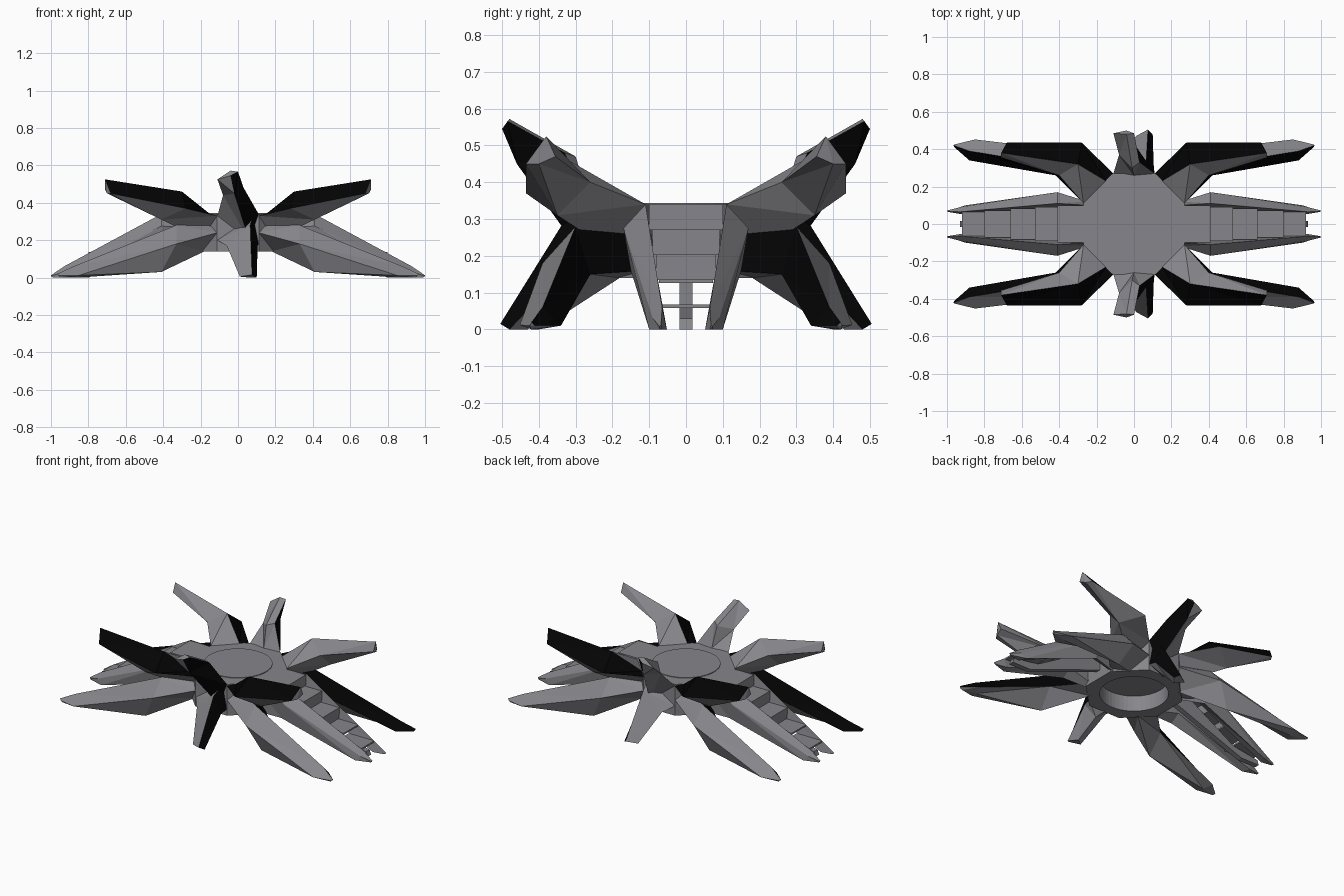
import bpy, bmesh, math

if "Cube" in bpy.data.objects:
    bpy.data.objects.remove(bpy.data.objects["Cube"])


def material(name, rgb):
    m = bpy.data.materials.new(name)
    m.use_nodes = True
    m.diffuse_color = (*rgb, 1)
    m.node_tree.nodes["Principled BSDF"].inputs["Base Color"].default_value = (*rgb, 1)
    return m


GREY = material("steel grey", (0.24, 0.24, 0.26))
BLACK = material("black", (0.001, 0.001, 0.001))


def finish(bm, name):
    bmesh.ops.recalc_face_normals(bm, faces=bm.faces[:])
    me = bpy.data.meshes.new(name)
    bm.to_mesh(me)
    bm.free()
    me.materials.append(GREY)
    me.materials.append(BLACK)
    ob = bpy.data.objects.new(name, me)
    bpy.context.collection.objects.link(ob)
    return ob


def loft(name, sections, sx=1, sy=1, black=()):
    """Skin a row of equal cross-sections; sides listed in black are painted."""
    bm = bmesh.new()
    rings = [[bm.verts.new((x * sx, y * sy, z)) for x, y, z in s] for s in sections]
    n = len(rings[0])
    for a, b in zip(rings, rings[1:]):
        for i in range(n):
            j = (i + 1) % n
            f = bm.faces.new((a[i], a[j], b[j], b[i]))
            f.material_index = int(i in black)
    bm.faces.new(rings[0])
    bm.faces.new(rings[-1])
    # Split the twisted quads into flat facets
    bmesh.ops.triangulate(bm, faces=bm.faces[:])
    return finish(bm, name)


def box(name, x0, x1, y0, y1, z0, z1, sx=1):
    return loft(name, [[(x, y0, z0), (x, y1, z0), (x, y1, z1), (x, y0, z1)]
                       for x in (x0, x1)], sx)


# Eight-sided hub with a round recess underneath
LOW, TOP = 0.14, 0.34
bm = bmesh.new()
octagon = [(0.293 * math.cos(math.radians(22.5 + 45 * k)),
            0.293 * math.sin(math.radians(22.5 + 45 * k))) for k in range(8)]
circle = [(0.2 * math.cos(math.tau * k / 48),
           0.2 * math.sin(math.tau * k / 48)) for k in range(48)]


def ring(points, z):
    return [bm.verts.new((x, y, z)) for x, y in points]


def wall(a, b):
    for i in range(len(a)):
        j = (i + 1) % len(a)
        bm.faces.new((a[i], a[j], b[j], b[i]))


upper, lower = ring(octagon, TOP), ring(octagon, LOW)
rim, floor = ring(circle, LOW), ring(circle, LOW + 0.1)
wall(upper, lower)
wall(rim, floor)
bm.faces.new(upper)
bm.faces.new(floor)
edges = [bm.edges.get((r[i - 1], r[i])) for r in (lower, rim) for i in range(len(r))]
bmesh.ops.triangle_fill(bm, edges=edges, use_beauty=True)
finish(bm, "hub")

# Round lid on the hub
bm = bmesh.new()
a, b = ring(circle, TOP - 0.01), ring(circle, TOP + 0.004)
wall(a, b)
bm.faces.new(a)
bm.faces.new(b)
finish(bm, "hub_lid")

# Corner claws: sections run top, outer, bottom, inner
raised = [
    [(0.15, 0.23, 0.34), (0.11, 0.27, 0.33), (0.18, 0.18, 0.2), (0.27, 0.11, 0.34)],
    [(0.30, 0.32, 0.46), (0.28, 0.435, 0.37), (0.41, 0.35, 0.31), (0.40, 0.26, 0.40)],
    [(0.71, 0.38, 0.525), (0.68, 0.435, 0.45), (0.70, 0.40, 0.45), (0.71, 0.355, 0.47)],
]
lowered = [
    [(0.18, 0.18, 0.33), (0.11, 0.27, 0.24), (0.18, 0.18, 0.14), (0.27, 0.11, 0.16)],
    [(0.33, 0.30, 0.28), (0.33, 0.39, 0.18), (0.41, 0.35, 0.03), (0.42, 0.26, 0.15)],
    [(0.88, 0.39, 0.06), (0.85, 0.452, 0.012), (0.86, 0.40, 0.0), (0.88, 0.34, 0.01)],
    [(0.965, 0.42, 0.02), (0.96, 0.425, 0.01), (0.95, 0.42, 0.0), (0.96, 0.41, 0.01)],
]
for sy, end in ((-1, "front"), (1, "back")):
    for sx, side in ((-1, "right"), (1, "left")):
        loft(f"{end}_{side}_raised_claw", raised, sx, sy, black=(0,))
        loft(f"{end}_{side}_lowered_claw", lowered, sx, sy, black=(3,))

# Middle claws: sections run top, left, outer, right
mid_raised = [
    [(0.0, 0.26, 0.34), (0.11, 0.27, 0.34), (0.06, 0.28, 0.2), (-0.11, 0.27, 0.33)],
    [(-0.01, 0.30, 0.47), (0.03, 0.33, 0.48), (-0.02, 0.46, 0.45), (-0.08, 0.37, 0.44)],
    [(-0.04, 0.48, 0.572), (0.0, 0.485, 0.566), (-0.04, 0.5, 0.545), (-0.11, 0.485, 0.525)],
]
mid_lowered = [
    [(0.08, 0.27, 0.33), (0.11, 0.27, 0.18), (0.0, 0.26, 0.14), (-0.11, 0.27, 0.2)],
    [(0.065, 0.34, 0.28), (0.105, 0.32, 0.17), (0.03, 0.31, 0.11), (-0.06, 0.33, 0.17)],
    [(0.075, 0.505, 0.015), (0.1, 0.48, 0.0), (0.06, 0.43, 0.0), (0.01, 0.47, 0.005)],
]
for sy, end in ((-1, "front"), (1, "back")):
    loft(f"{end}_middle_raised_claw", mid_raised, 1, sy, black=(1,))
    loft(f"{end}_middle_lowered_claw", mid_lowered, 1, sy, black=(0,))

# Side ramps: blade rails, thin treads, upper risers and a central stringer
rail = [
    [(0.25, 0.10, 0.34), (0.25, 0.12, 0.27), (0.25, 0.12, 0.14), (0.25, 0.09, 0.16)],
    [(0.41, 0.11, 0.34), (0.41, 0.17, 0.275), (0.41, 0.15, 0.16), (0.41, 0.088, 0.2)],
    [(0.93, 0.065, 0.06), (0.93, 0.09, 0.03), (0.90, 0.1, 0.0), (0.92, 0.052, 0.0)],
    [(1.0, 0.068, 0.012), (1.0, 0.072, 0.008), (0.99, 0.072, 0.0), (0.99, 0.064, 0.0)],
]
starts = (0.25, 0.40, 0.52, 0.63, 0.74)
ends = (0.41, 0.53, 0.66, 0.80, 0.92)
for sx, side in ((-1, "right"), (1, "left")):
    for sy, end in ((-1, "front"), (1, "back")):
        loft(f"{side}_{end}_ramp_rail", rail, sx, sy)
    for k, (x0, x1) in enumerate(zip(starts, ends)):
        z = TOP - 0.068 * k
        w = 0.1 - 0.009 * k
        box(f"{side}_tread_{k + 1}", x0, x1, -w, w, z - 0.01, z, sx)
        if k < 3:
            box(f"{side}_riser_{k + 1}", x1 - 0.01, x1, -w, w, z - 0.07, z - 0.005, sx)
    profile = [(0.25, 0.33), (0.39, 0.262), (0.74, 0.058), (0.92, 0.03),
               (0.93, 0.0), (0.8, 0.0), (0.25, 0.2)]
    loft(f"{side}_stringer", [[(x, y, z) for x, z in profile] for y in (-0.017, 0.017)], sx)
